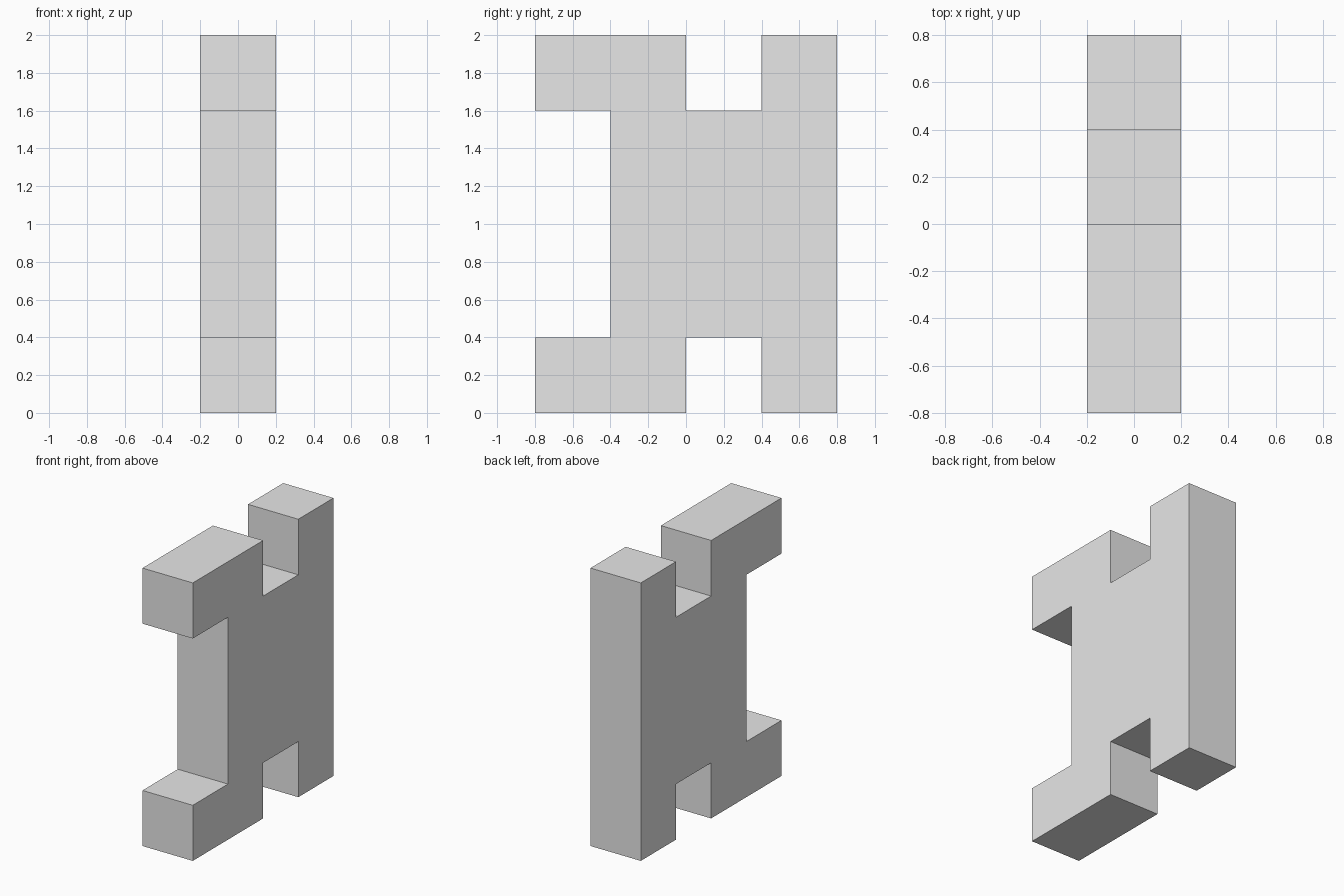
import bpy
import bmesh
from mathutils import Vector

cube = bpy.data.objects.get("Cube")
if cube:
    bpy.data.objects.remove(cube, do_unlink=True)

# Single plain grey
grey = bpy.data.materials.new("light_grey")
grey.use_nodes = True
colour = (0.8, 0.8, 0.8, 1)
grey.diffuse_color = colour
grey.node_tree.nodes["Principled BSDF"].inputs["Base Color"].default_value = colour

THICKNESS = 0.4
MIDDLE = 1.0

# Upper half of the side outline as (y, z), front to back
upper = [(-0.4, 1.6), (-0.8, 1.6), (-0.8, 2), (0, 2),
         (0, 1.6), (0.4, 1.6), (0.4, 2), (0.8, 2)]
# Lower half mirrors the upper half
lower = [(y, 2 * MIDDLE - z) for y, z in reversed(upper)]

# Extrude the outline across the width
bm = bmesh.new()
verts = [bm.verts.new((-THICKNESS / 2, y, z)) for y, z in upper + lower]
side = bm.faces.new(verts)
result = bmesh.ops.extrude_face_region(bm, geom=[side], use_keep_orig=True)
moved = [g for g in result["geom"] if isinstance(g, bmesh.types.BMVert)]
bmesh.ops.translate(bm, verts=moved, vec=Vector((THICKNESS, 0, 0)))
bmesh.ops.recalc_face_normals(bm, faces=bm.faces)

mesh = bpy.data.meshes.new("notched_block")
bm.to_mesh(mesh)
bm.free()
mesh.materials.append(grey)
block = bpy.data.objects.new("notched_block", mesh)
bpy.context.collection.objects.link(block)
